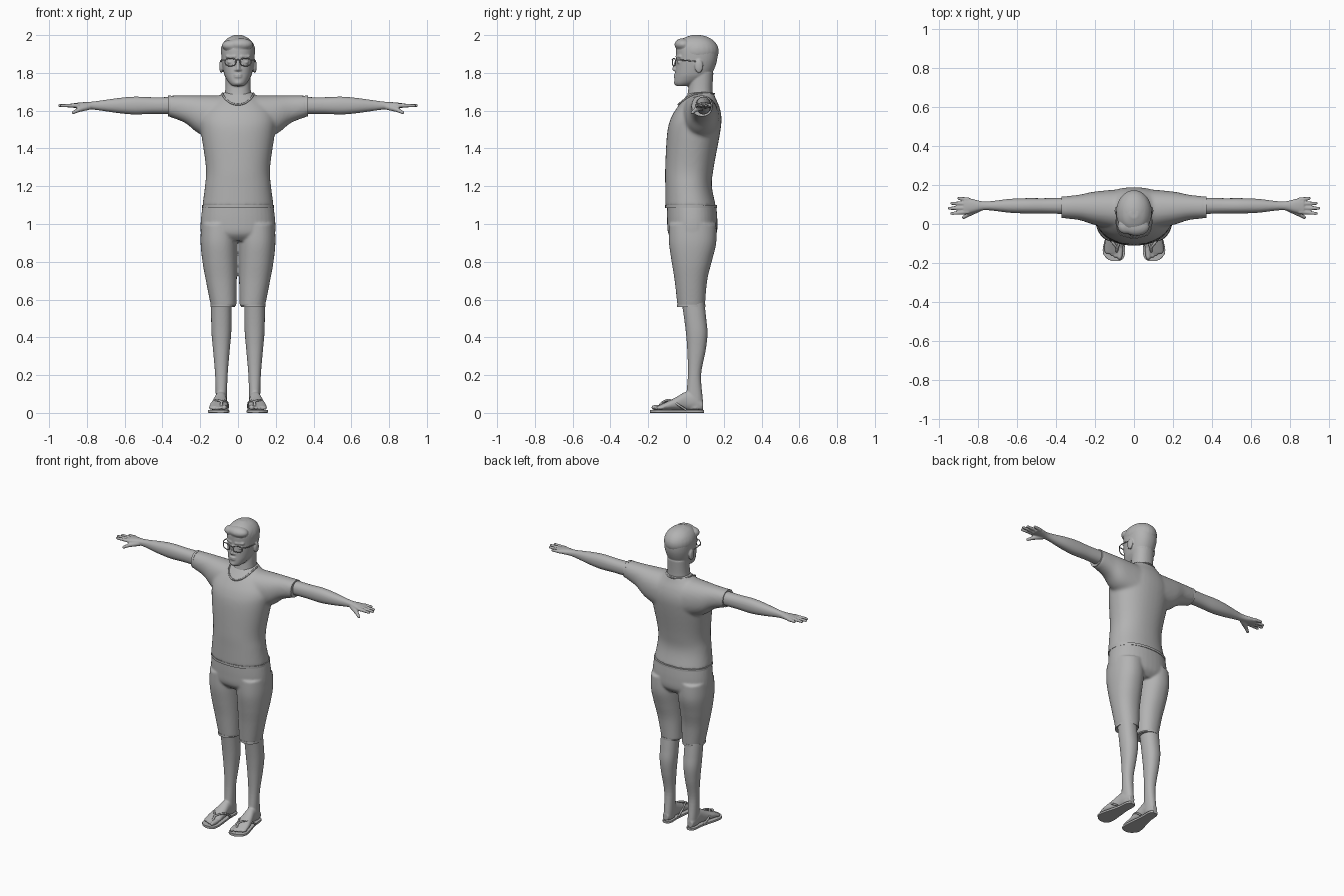
import bpy, bmesh, math
from mathutils import Vector, Matrix

if "Cube" in bpy.data.objects:
    bpy.data.objects.remove(bpy.data.objects["Cube"])

clay = bpy.data.materials.new("clay_grey")
clay.use_nodes = True
clay.diffuse_color = (.45, .45, .45, 1)
clay.node_tree.nodes["Principled BSDF"].inputs["Base Color"].default_value = clay.diffuse_color

PLACE = {"x": lambda along, a, b: (along, a, b),
         "y": lambda along, a, b: (a, along, b),
         "z": lambda along, a, b: (a, b, along)}


def blend(before, start, end, after, u):
    """Smooth Hermite step between two rows, with slopes from their neighbours."""
    ease = u * u * (3 - 2 * u)
    leave, arrive = u * (1 - u) ** 2 / 2, u * u * (u - 1) / 2
    return [q + (r - q) * ease + (r - p) * leave + (s - q) * arrive
            for p, q, r, s in zip(before, start, end, after)]


def loft(bm, axis, rows, sides=40, steps=6, power=2.2):
    """Skin rounded rings given as (position, low a, high a, low b, high b)."""
    rows = list(rows)
    padded = rows[:1] + rows + rows[-1:]
    dense = [blend(*window, k / steps)
             for window in zip(padded, padded[1:], padded[2:], padded[3:]) for k in range(steps)]
    rings = []
    for along, low_a, high_a, low_b, high_b in dense + [rows[-1]]:
        ring = []
        for k in range(sides):
            angle = math.tau * k / sides
            c, s = math.cos(angle), math.sin(angle)
            across = math.copysign(abs(c) ** (2 / power), c)
            up = math.copysign(abs(s) ** (2 / power), s)
            a = (low_a + high_a + across * (high_a - low_a)) / 2
            b = (low_b + high_b + up * (high_b - low_b)) / 2
            ring.append(bm.verts.new(PLACE[axis](along, a, b)))
        rings.append(ring)
    for lower, upper in zip(rings, rings[1:]):
        for k in range(sides):
            bm.faces.new((lower[k - 1], lower[k], upper[k], upper[k - 1]))
    bm.faces.new(rings[0])
    bm.faces.new(rings[-1])


def centred(rows):
    """Rows as (height, half width, front, back), symmetric about the middle."""
    return [(height, -half, half, front, back) for height, half, front, back in rows]


def blob(bm, centre, radii):
    matrix = Matrix.Translation(centre) @ Matrix.Diagonal((*radii, 1))
    bmesh.ops.create_uvsphere(bm, u_segments=24, v_segments=16, radius=1, matrix=matrix)


def limb(bm, start, end, start_radius, end_radius):
    """Tapered rod with round ends."""
    start, end = Vector(start), Vector(end)
    span = end - start
    turn = span.to_track_quat("Z", "Y").to_matrix().to_4x4()
    bmesh.ops.create_cone(bm, cap_ends=True, segments=16, radius1=start_radius, radius2=end_radius,
                          depth=span.length, matrix=Matrix.Translation((start + end) / 2) @ turn)
    blob(bm, start, [start_radius] * 3)
    blob(bm, end, [end_radius] * 3)


def link(name, data, mirror):
    data.materials.append(clay)
    ob = bpy.data.objects.new(name, data)
    bpy.context.collection.objects.link(ob)
    if mirror:
        ob.modifiers.new("mirror", "MIRROR").use_mirror_merge = False
    return ob


def finish(name, bm, mirror=True, voxel=0, smooth=4):
    """Turn the parts into one object, fused into a single skin if a voxel size is given."""
    bmesh.ops.recalc_face_normals(bm, faces=bm.faces)
    for face in bm.faces:
        face.smooth = len(face.verts) < 5
    mesh = bpy.data.meshes.new(name)
    bm.to_mesh(mesh)
    bm.free()
    ob = link(name, mesh, mirror)
    if voxel:
        fuse = ob.modifiers.new("fuse", "REMESH")
        fuse.mode, fuse.voxel_size, fuse.use_smooth_shade = "VOXEL", voxel, True
        relax = ob.modifiers.new("relax", "SMOOTH")
        relax.factor, relax.iterations = .5, smooth


def band(name, axis, start, end, bounds, mirror=True):
    """Short raised hem around an opening."""
    bm = bmesh.new()
    loft(bm, axis, [(start, *bounds), (end, *bounds)], steps=1)
    finish(name, bm, mirror)


def cord(name, points, radius, cyclic=False, mirror=True):
    """Round piping along a smooth path."""
    curve = bpy.data.curves.new(name, "CURVE")
    curve.dimensions, curve.bevel_depth, curve.bevel_resolution = "3D", radius, 2
    curve.use_fill_caps = True
    path = curve.splines.new("BEZIER")
    path.bezier_points.add(len(points) - 1)
    for point, place in zip(path.bezier_points, points):
        point.co = place
        point.handle_left_type = point.handle_right_type = "AUTO"
    path.use_cyclic_u = cyclic
    link(name, curve, mirror)


def circle(count):
    """Evenly spaced (cosine, sine) pairs."""
    return [(math.cos(math.tau * k / count), math.sin(math.tau * k / count)) for k in range(count)]


# Shirt: body and sleeves fused
bm = bmesh.new()
loft(bm, "z", centred([(1.09, .19, -.11, .16), (1.2, .175, -.11, .137), (1.3, .17, -.11, .147),
                       (1.48, .195, -.1, .18), (1.56, .2, -.08, .188), (1.62, .17, -.045, .177),
                       (1.67, .11, -.005, .155), (1.7, .07, .02, .145)]))
shoulder_top = 1.68
loft(bm, "x", [(x, front, back, under, shoulder_top) for x, front, back, under in
               ((.05, -.04, .18, 1.42), (.2, -.005, .166, 1.475), (.28, .02, .15, 1.535), (.37, .03, .14, 1.57))])
finish("shirt", bm, voxel=.009, smooth=8)
band("shirt_hem", "z", 1.085, 1.1, (-.19, .19, -.11, .165), mirror=False)
band("sleeve_cuff", "x", .355, .37, (.03, .14, 1.57, shoulder_top))
cord("collar", [(.083 * s, .055 - .095 * c, 1.69 - .058 * max(c, 0) ** 1.5) for c, s in circle(16)],
     .005, cyclic=True, mirror=False)

# Shorts: hips and two legs fused
bm = bmesh.new()
loft(bm, "z", centred([(.91, .17, -.06, .13), (.95, .196, -.094, .162), (1.02, .197, -.1, .166),
                       (1.1, .187, -.1, .16)]))
loft(bm, "z", [(z, .02 - .02 * z, outer, front, back) for z, outer, front, back in
               ((.565, .143, -.045, .1), (.7, .17, -.06, .112), (.8, .188, -.076, .136),
                (.9, .198, -.09, .16), (1, .195, -.09, .16))])
finish("shorts", bm, voxel=.007)
band("shorts_cuff", "z", .56, .575, (.015, .145, -.047, .102))

# Legs and feet
bm = bmesh.new()
leg_x = .088
loft(bm, "z", [(z, leg_x - half, leg_x + half, front, back) for z, half, front, back in
               ((.02, .027, .01, .088), (.06, .029, 0, .09), (.2, .033, .01, .08), (.33, .044, .007, .104),
                (.42, .052, 0, .114), (.5, .054, -.01, .107), (.6, .054, -.025, .096))])
loft(bm, "y", [(y, inner, outer, .015, top) for y, inner, outer, top in
               ((-.15, .058, .15, .036), (-.1, .054, .15, .06), (-.05, .056, .138, .085),
                (0, .06, .124, .112), (.04, .06, .12, .11), (.09, .07, .11, .06))])
limb(bm, (.07, -.13, .03), (.073, -.17, .028), .015, .013)
for k in range(4):
    toe_x = .096 + k * .016
    limb(bm, (toe_x, -.125, .028), (toe_x, -.164 + k * .009, .025), .01, .0085)
finish("legs_and_feet", bm, voxel=.005, smooth=3)

# Sandals
bm = bmesh.new()
sole = .016
loft(bm, "y", [(y, inner, outer, 0, sole) for y, inner, outer in
               ((-.19, .075, .11), (-.175, .054, .14), (-.13, .046, .16), (0, .058, .128),
                (.07, .058, .12), (.095, .075, .105))], power=8)
finish("sandal_sole", bm)
toe_post = [(.09, -.145, .03), (.087, -.125, .055)]
cord("inner_strap", toe_post + [(.064, -.075, .062), (.054, -.03, .042), (.056, 0, sole)], .006)
cord("outer_strap", toe_post + [(.12, -.08, .066), (.138, -.04, .042), (.13, 0, sole)], .006)

# Arms and hands
bm = bmesh.new()
arm_y, arm_z = .093, 1.627
loft(bm, "x", [(x, arm_y - deep, arm_y + deep, arm_z - tall, arm_z + tall) for x, deep, tall in
               ((.33, .043, .045), (.45, .039, .044), (.55, .039, .047), (.64, .035, .039),
                (.76, .022, .022), (.83, .036, .017), (.87, .041, .013))])
for k in range(4):
    spread = k - 1.5
    reach = .945 - .012 * (k - 1) ** 2
    root = (.85, arm_y + .021 * spread, arm_z)
    tip = (reach, arm_y + .026 * spread, arm_z)
    limb(bm, root, tip, .012, .008)
thumb = [(.79, .08, 1.62), (.84, .053, 1.606), (.872, .034, 1.59)]
limb(bm, thumb[0], thumb[1], .016, .013)
limb(bm, thumb[1], thumb[2], .012, .009)
finish("arms_and_hands", bm, voxel=.0045, smooth=3)

# Head and neck
bm = bmesh.new()
loft(bm, "z", centred([(1.73, .028, -.05, .01), (1.745, .046, -.06, .06), (1.77, .063, -.06, .11),
                       (1.8, .075, -.057, .14), (1.87, .087, -.052, .165), (1.94, .086, -.05, .163),
                       (1.98, .06, -.02, .13), (2, .02, .03, .07)]))
loft(bm, "z", centred([(1.6, .085, -.01, .15), (1.7, .068, .01, .14), (1.8, .066, .02, .145)]))

# Nose, brows, lips, chin, eyes and ears
limb(bm, (0, -.052, 1.862), (0, -.062, 1.82), .008, .011)
blob(bm, (.011, -.054, 1.816), (.009, .01, .008))
limb(bm, (.018, -.047, 1.886), (.058, -.03, 1.886), .009, .008)
for lip in (1.79, 1.779):
    blob(bm, (0, -.056, lip), (.022, .01, .006))
blob(bm, (0, -.05, 1.748), (.022, .014, .014))
blob(bm, (.04, -.036, 1.857), (.017, .012, .009))
blob(bm, (.089, .068, 1.835), (.01, .022, .036))
finish("head", bm, voxel=.0045, smooth=3)

# Hair cap with swept fringe
bm = bmesh.new()
blob(bm, (0, .06, 1.915), (.092, .114, .086))
blob(bm, (.012, -.014, 1.95), (.068, .047, .034))
blob(bm, (-.04, -.012, 1.945), (.045, .04, .03))
finish("hair", bm, mirror=False, voxel=.006, smooth=6)

# Glasses
rim = [(.04 + .028 * c, .008 * c - .064, 1.857 + .02 * math.copysign(abs(s) ** .6, s)) for c, s in circle(16)]
cord("glasses_rim", rim, .003, cyclic=True)
cord("glasses_bridge", [(-.013, -.07, 1.866), (0, -.073, 1.87), (.013, -.07, 1.866)], .003, mirror=False)
cord("glasses_temple", [(.067, -.056, 1.868), (.083, -.035, 1.868), (.09, .065, 1.86)], .003)
